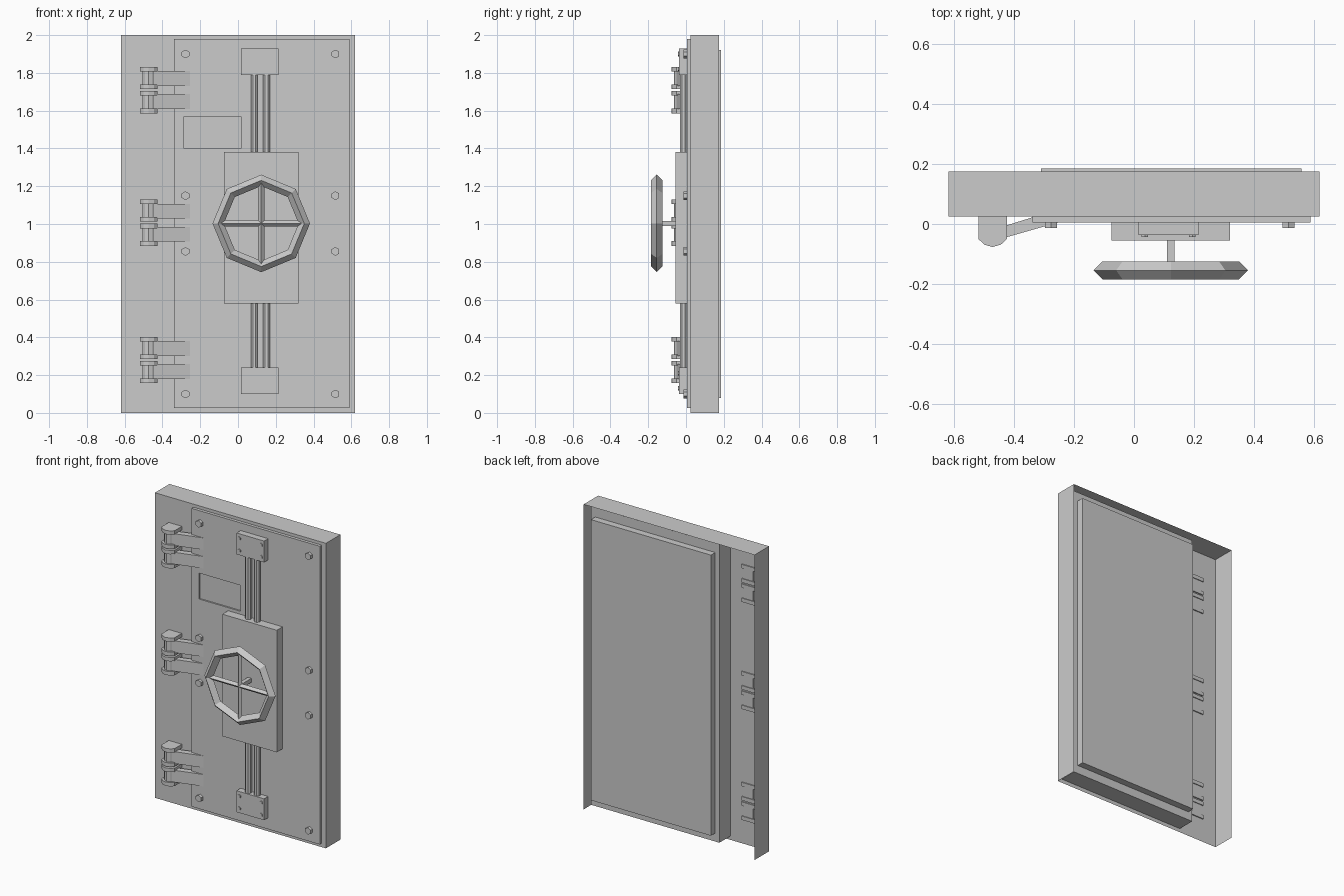
import bpy, bmesh, math
from mathutils import Matrix, Vector

if "Cube" in bpy.data.objects:
    bpy.data.objects.remove(bpy.data.objects["Cube"])

steel = bpy.data.materials.new("steel_grey")
steel.diffuse_color = (0.6, 0.6, 0.6, 1)
steel.use_nodes = True
steel.node_tree.nodes["Principled BSDF"].inputs["Base Color"].default_value = steel.diffuse_color


def finish(name, bm):
    bmesh.ops.recalc_face_normals(bm, faces=bm.faces)
    me = bpy.data.meshes.new(name)
    bm.to_mesh(me)
    bm.free()
    me.materials.append(steel)
    ob = bpy.data.objects.new(name, me)
    bpy.context.collection.objects.link(ob)
    return ob


def add_box(bm, x0, x1, y0, y1, z0, z1):
    m = Matrix.Translation(((x0 + x1) / 2, (y0 + y1) / 2, (z0 + z1) / 2))
    m = m @ Matrix.Diagonal((x1 - x0, y1 - y0, z1 - z0, 1))
    bmesh.ops.create_cube(bm, size=1, matrix=m)


def box(name, *dims):
    bm = bmesh.new()
    add_box(bm, *dims)
    return finish(name, bm)


def prism(bm, profile, z0, z1):
    """Extrude an xy outline from z0 up to z1."""
    low = [bm.verts.new((x, y, z0)) for x, y in profile]
    high = [bm.verts.new((x, y, z1)) for x, y in profile]
    bm.faces.new(low)
    bm.faces.new(high)
    n = len(profile)
    for i in range(n):
        j = (i + 1) % n
        bm.faces.new((low[i], low[j], high[j], high[i]))


def rod(name, start, end, radius, sides, turn=0):
    """Many-sided bar between two points."""
    a, b = Vector(start), Vector(end)
    q = (b - a).to_track_quat('Z', 'Y').to_matrix().to_4x4()
    m = Matrix.Translation((a + b) / 2) @ q @ Matrix.Rotation(turn, 4, 'Z')
    bm = bmesh.new()
    bmesh.ops.create_cone(bm, cap_ends=True, segments=sides, radius1=radius,
                          radius2=radius, depth=(b - a).length, matrix=m)
    return finish(name, bm)


# Frame: thin shell, open at the back and underneath
bm = bmesh.new()
add_box(bm, -0.62, 0.62, 0.025, 0.175, 0, 2)
bmesh.ops.recalc_face_normals(bm, faces=bm.faces)
gone = [f for f in bm.faces if f.normal.y > 0.9 or f.normal.z < -0.9]
bmesh.ops.delete(bm, geom=gone, context='FACES')
finish("frame", bm)

# Door slab with a shallow recessed panel, and its raised back plate
door = box("door", -0.34, 0.59, 0.005, 0.14, 0.025, 1.98)
cutter = box("panel_cutter", -0.285, 0.015, -0.05, 0.015, 1.40, 1.57)
cutter.hide_render = True
cutter.hide_set(True)
cut = door.modifiers.new("panel_recess", 'BOOLEAN')
cut.operation = 'DIFFERENCE'
cut.solver = 'EXACT'
cut.object = cutter
box("door_back", -0.31, 0.56, 0.13, 0.185, 0.08, 1.92)

# Lock box, locking rods and end plates
box("lock_box", -0.075, 0.32, -0.055, 0.01, 0.58, 1.38)
for x in (0.086, 0.15):
    rod("locking_rod", (x, -0.014, 0.2), (x, -0.014, 1.83), 0.02, 8, math.pi / 8)
for z in (0.10, 1.79):
    box("rod_plate", 0.015, 0.215, -0.037, 0.01, z, z + 0.14)
    for x in (0.036, 0.195):
        for dz in (0.03, 0.11):
            rod("plate_bolt", (x, -0.03, z + dz), (x, -0.043, z + dz), 0.012, 6)

# Door bolts
for x in (-0.278, 0.516):
    for z in (0.10, 0.855, 1.15, 1.90):
        rod("door_bolt", (x, 0.01, z), (x, -0.013, z), 0.023, 6)

# Hinges: two knuckles each, wide end caps, narrow waist and a slanted arm
cap = [(-0.52, 0.032), (-0.425, 0.032), (-0.425, -0.05), (-0.445, -0.069),
       (-0.473, -0.077), (-0.50, -0.069), (-0.52, -0.05)]
waist = [(-0.472 + (x + 0.472) * 0.72, y * 0.84) for x, y in cap]
arm = [(-0.45, -0.051), (-0.25, 0.006), (-0.25, 0.03), (-0.34, 0.022), (-0.45, -0.012)]
for zc in (0.28, 1.007, 1.709):
    bm = bmesh.new()
    for s in (1, -1):
        def span(a, b):
            return sorted((zc + s * a, zc + s * b))
        prism(bm, cap, *span(0.005, 0.03))
        prism(bm, waist, *span(0.03, 0.098))
        prism(bm, cap, *span(0.098, 0.123))
        prism(bm, arm, *span(0.022, 0.100))
    finish("hinge", bm)

# Handwheel: eight-sided ring with a diamond section
cx, cy, cz = 0.123, -0.155, 1.003
bm = bmesh.new()
rings = []
for i in range(8):
    a = i * math.pi / 4
    rings.append([bm.verts.new((cx + r * math.cos(a), cy + y, cz + r * math.sin(a)))
                  for r, y in ((0.258, 0), (0.228, -0.03), (0.198, 0), (0.228, 0.03))])
for i in range(8):
    p, q = rings[i], rings[(i + 1) % 8]
    for k in range(4):
        n = (k + 1) % 4
        bm.faces.new((p[k], p[n], q[n], q[k]))
finish("wheel_ring", bm)

# Wheel spokes and shaft
rod("spoke", (cx - 0.215, cy, cz), (cx + 0.215, cy, cz), 0.016, 4)
rod("spoke", (cx, cy, cz - 0.215), (cx, cy, cz + 0.215), 0.016, 4)
box("wheel_shaft", cx - 0.013, cx + 0.013, cy, -0.05, cz - 0.013, cz + 0.013)
